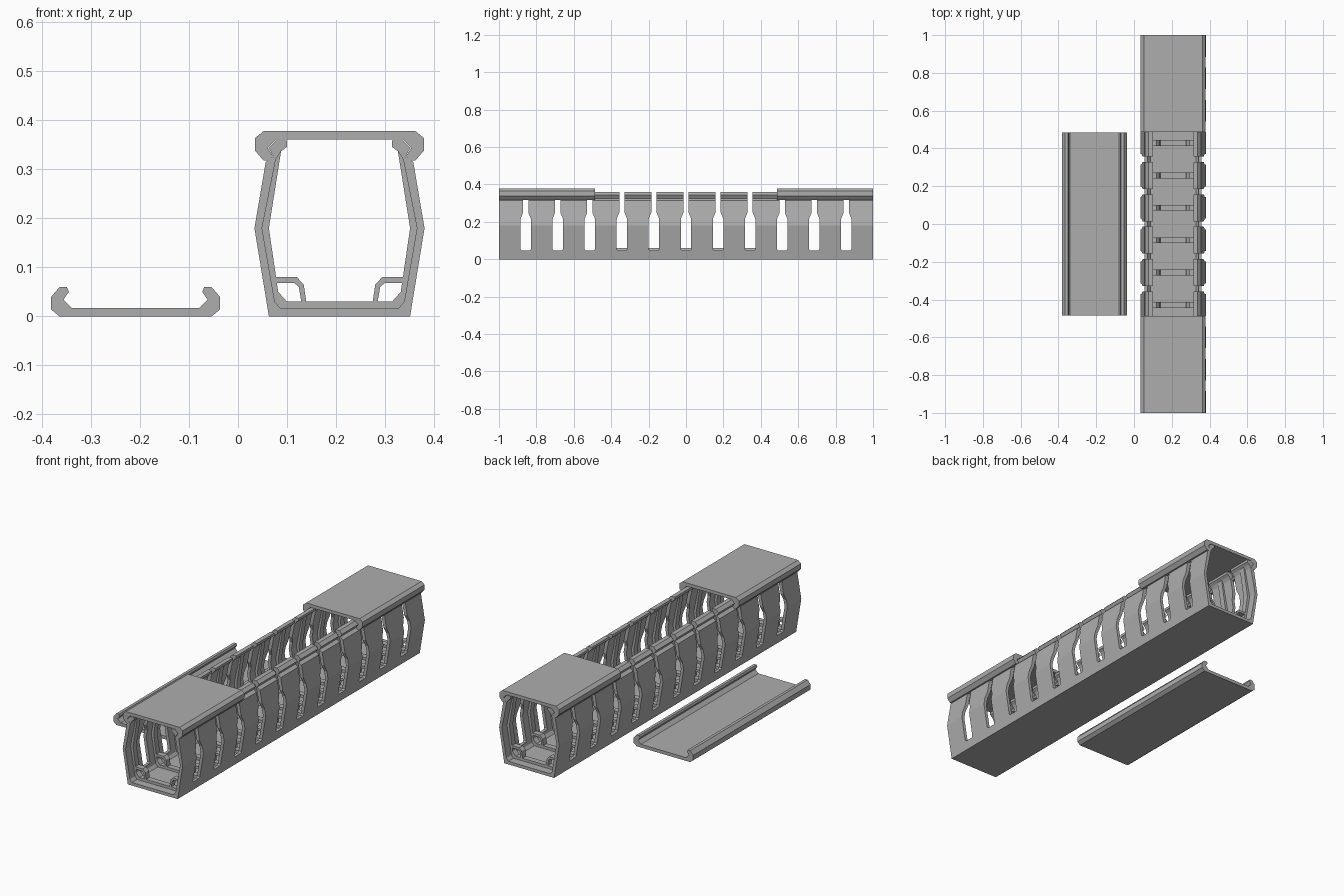
import bpy, bmesh

cube = bpy.data.objects.get("Cube")
if cube:
    bpy.data.objects.remove(cube, do_unlink=True)

grey = bpy.data.materials.new("plain_grey")
grey.use_nodes = True
COLOUR = (0.42, 0.42, 0.42, 1)
grey.diffuse_color = COLOUR
grey.node_tree.nodes["Principled BSDF"].inputs["Base Color"].default_value = COLOUR

DUCT_X, LID_X = 0.207, -0.209
PITCH = 0.1714
HEIGHT = 0.378


def mirrored(half):
    """Close a half profile with its mirror image."""
    return half + [(-x, z) for x, z in reversed(half)]


def prism(bm, points, depth):
    """Extrude a polygon of 3D points along a vector."""
    base = bm.faces.new([bm.verts.new(p) for p in points])
    top = bmesh.ops.extrude_face_region(bm, geom=[base])["geom"]
    verts = [v for v in top if isinstance(v, bmesh.types.BMVert)]
    bmesh.ops.translate(bm, verts=verts, vec=depth)


def along_y(bm, profile, y0, y1, cx):
    prism(bm, [(cx + x, y0, z) for x, z in profile], (0, y1 - y0, 0))


def finish(bm, name):
    bmesh.ops.recalc_face_normals(bm, faces=bm.faces)
    mesh = bpy.data.meshes.new(name)
    bm.to_mesh(mesh)
    bm.free()
    mesh.materials.append(grey)
    obj = bpy.data.objects.new(name, mesh)
    bpy.context.collection.objects.link(obj)
    return obj


# Open channel with bulging walls and a snap lip on each top edge
channel_half = [(0.144, 0), (0.1735, 0.18), (0.1505, 0.315), (0.134, 0.326),
                (0.145, 0.344), (0.13, 0.359), (0.107, 0.359), (0.107, 0.346),
                (0.12, 0.336), (0.13, 0.32), (0.158, 0.18), (0.132, 0.03),
                (0.12, 0.016)]
bm = bmesh.new()
along_y(bm, mirrored(channel_half), -1, 1, DUCT_X)
channel = finish(bm, "slotted_channel")

# Bottle-shaped slots cut through both walls
slot_half = [(0.022, 0.046), (0.028, 0.054), (0.028, 0.215), (0.014, 0.25),
             (0.014, 0.4)]
bm = bmesh.new()
for i in range(-5, 6):
    prism(bm, [(0, i * PITCH + y, z) for y, z in mirrored(slot_half)], (0.42, 0, 0))
cutter = finish(bm, "slot_cutter")
cutter.hide_render = True
cutter.hide_viewport = True
cutter.display_type = 'WIRE'
cut = channel.modifiers.new("slots", 'BOOLEAN')
cut.operation = 'DIFFERENCE'
cut.solver = 'EXACT'
cut.object = cutter

# Inner ribs and corner tie loops, one set per tooth
rib_half = [(0.136, 0.008), (0.165, 0.18), (0.138, 0.315), (0.119, 0.338),
            (0.144, 0.18), (0.125, 0.05), (0.107, 0.03)]
loop = [(0.135, 0.08), (0.087, 0.08), (0.073, 0.065), (0.067, 0.025),
        (0.077, 0.025), (0.083, 0.06), (0.092, 0.068), (0.135, 0.068)]
ribs, loops = bmesh.new(), bmesh.new()
for i in range(-6, 6):
    y = (i + 0.5) * PITCH
    along_y(ribs, mirrored(rib_half), y - 0.015, y + 0.015, DUCT_X)
    for side in (-1, 1):
        along_y(loops, [(side * x, z) for x, z in loop], y - 0.015, y + 0.015, DUCT_X)
finish(ribs, "inner_ribs")
finish(loops, "tie_loops")

# Snap-on lids: two fitted at the ends, one lying upside down alongside
lid_half = [(0.155, 0), (0.172, 0.014), (0.172, 0.04), (0.155, 0.06),
            (0.14, 0.06), (0.136, 0.05), (0.147, 0.034), (0.13, 0.017)]
fitted = mirrored([(x, HEIGHT - z) for x, z in lid_half])
for name, profile, y0, y1, cx in (
        ("front_lid", fitted, -1, -0.487, DUCT_X),
        ("back_lid", fitted, 0.487, 1, DUCT_X),
        ("loose_lid", mirrored(lid_half), -0.485, 0.485, LID_X)):
    bm = bmesh.new()
    along_y(bm, profile, y0, y1, cx)
    finish(bm, name)
